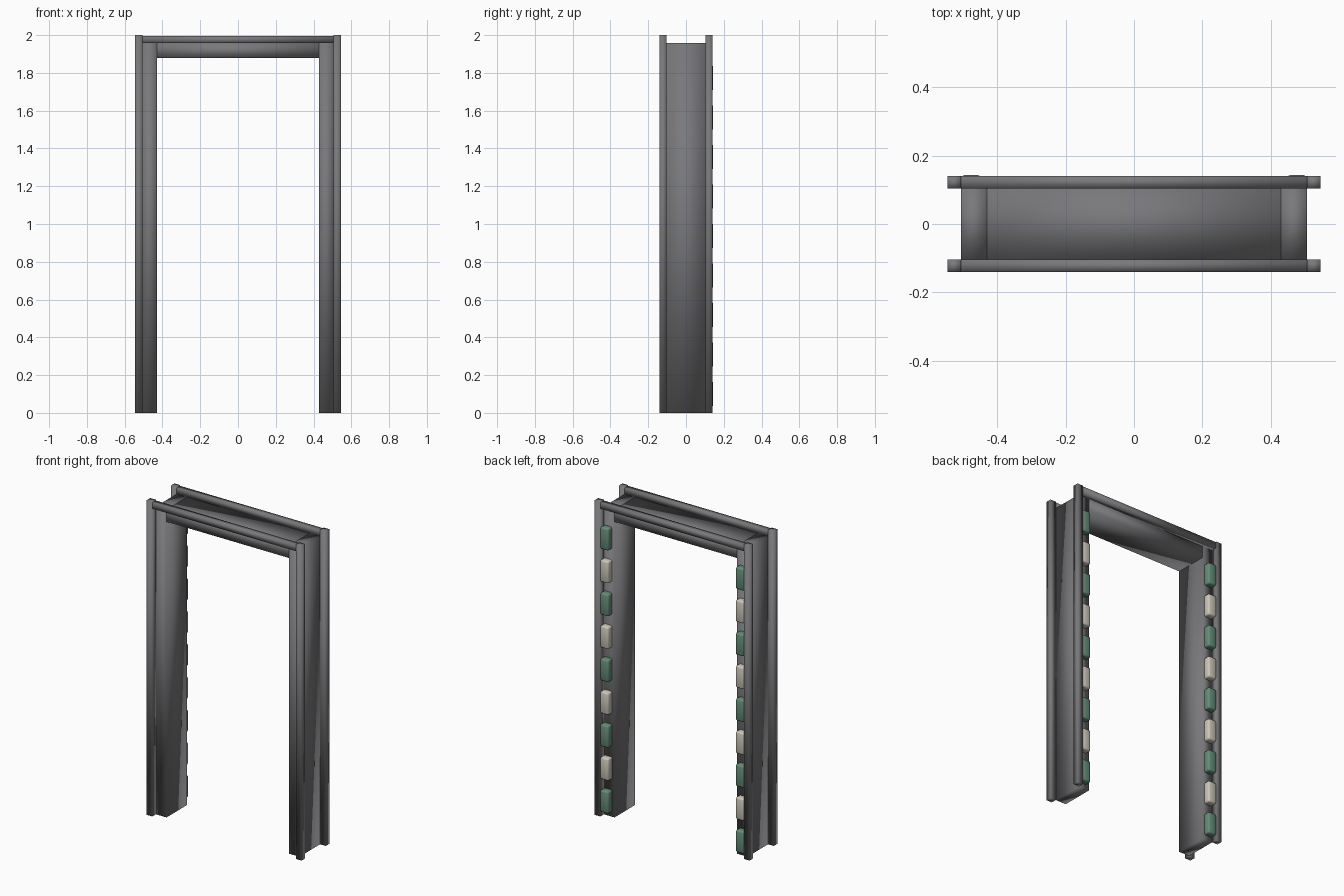
import bpy
import bmesh

cube = bpy.data.objects.get("Cube")
if cube:
    bpy.data.objects.remove(cube, do_unlink=True)


def make_material(name, rgb):
    mat = bpy.data.materials.new(name)
    mat.use_nodes = True
    colour = (*rgb, 1.0)
    mat.diffuse_color = colour
    mat.node_tree.nodes["Principled BSDF"].inputs["Base Color"].default_value = colour
    return mat


metal = make_material("dark grey metal", (0.19, 0.19, 0.20))
green = make_material("green lamp", (0.13, 0.27, 0.19))
cream = make_material("cream lamp", (0.62, 0.58, 0.49))


def box(name, x, y, z, mat, bevel=0.0):
    """Soft-shaded box between the given (low, high) limits."""
    lows, highs = zip(*(sorted(r) for r in (x, y, z)))
    bm = bmesh.new()
    bmesh.ops.create_cube(bm, size=1)
    for v in bm.verts:
        v.co = [hi if c > 0 else lo for c, lo, hi in zip(v.co, lows, highs)]
    if bevel:
        bmesh.ops.bevel(bm, geom=list(bm.edges), offset=bevel, segments=2,
                        profile=0.5, affect='EDGES')
    for f in bm.faces:
        f.smooth = True
    mesh = bpy.data.meshes.new(name)
    bm.to_mesh(mesh)
    bm.free()
    mesh.materials.append(mat)
    obj = bpy.data.objects.new(name, mesh)
    bpy.context.collection.objects.link(obj)
    return obj


INNER, OUTER, EDGE = 0.43, 0.505, 0.545   # pillar and post limits across
DEPTH, FACE = 0.104, 0.14                 # panel and post limits front to back
BEAM_TOP = 1.957

# Overhead beam between the pillars
box("top_beam", (-INNER, INNER), (-DEPTH, DEPTH), (1.88, BEAM_TOP), metal)

# Rails along the front and back of the beam
for end, s in (("front", -1), ("back", 1)):
    box(f"{end}_top_rail", (-OUTER, OUTER), (s * DEPTH, s * FACE),
        (BEAM_TOP, 1.995), metal)

for side, m in (("left", 1), ("right", -1)):
    # Side pillar and its two corner posts
    box(f"{side}_pillar", (m * INNER, m * OUTER), (-DEPTH, DEPTH),
        (0, BEAM_TOP), metal)
    for end, s in (("front", -1), ("back", 1)):
        box(f"{side}_{end}_post", (m * OUTER, m * EDGE),
            (s * DEPTH, s * FACE), (0, 2), metal)

    # Column of lamps on the back, alternating in colour
    for i in range(9):
        mid = 0.10 + i * 0.209
        box(f"{side}_lamp_{i + 1}", (m * 0.447, m * OUTER), (DEPTH - 0.01, 0.143),
            (mid - 0.07, mid + 0.07), cream if i % 2 else green, bevel=0.01)
